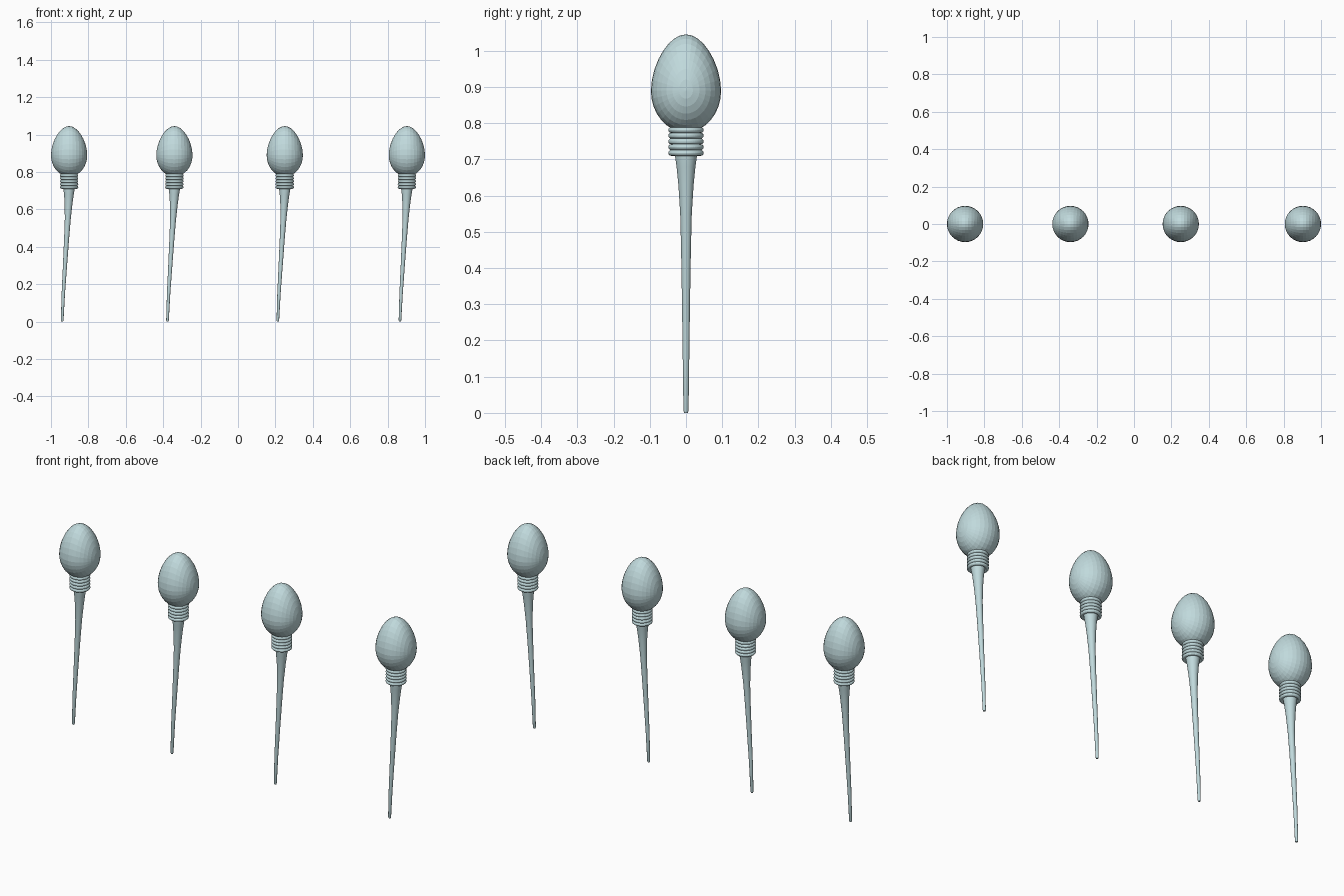
import bpy, bmesh
from math import pi, cos, sin
from mathutils import Matrix, Vector

if "Cube" in bpy.data.objects:
    bpy.data.objects.remove(bpy.data.objects["Cube"])

mat = bpy.data.materials.new("pale_blue_grey")
mat.use_nodes = True
colour = (0.53, 0.70, 0.72, 1)
mat.diffuse_color = colour
mat.node_tree.nodes["Principled BSDF"].inputs["Base Color"].default_value = colour


def finish(bm, name, x):
    bmesh.ops.recalc_face_normals(bm, faces=bm.faces)
    mesh = bpy.data.meshes.new(name)
    bm.to_mesh(mesh)
    bm.free()
    mesh.materials.append(mat)
    obj = bpy.data.objects.new(name, mesh)
    obj.location.x = x
    bpy.context.collection.objects.link(obj)
    return obj


def loft(bm, rings, close=False):
    """Skin a list of equally sized vertex rings."""
    pairs = list(zip(rings, rings[1:])) + ([(rings[-1], rings[0])] if close else [])
    for a, b in pairs:
        n = len(a)
        for i in range(n):
            j = (i + 1) % n
            bm.faces.new((a[i], a[j], b[j], b[i]))


def ring(bm, centre, radius, n):
    return [bm.verts.new(Vector(centre) + Vector((radius * cos(2 * pi * i / n),
            radius * sin(2 * pi * i / n), 0))) for i in range(n)]


def head(x):
    # Sphere with poles on the side axis, pulled into an egg
    bm = bmesh.new()
    bmesh.ops.create_uvsphere(bm, u_segments=32, v_segments=16, radius=1,
                              matrix=Matrix.Rotation(pi / 2, 4, 'Y'))
    for v in bm.verts:
        t = v.co.z
        width = 0.097 * (1 - 0.13 * max(t, 0) ** 1.5)
        v.co = (v.co.x * width, v.co.y * width, 0.89 + t * (0.155 if t > 0 else 0.115))
    finish(bm, "head", x)


def collar(x):
    # Stack of rounded rings under the head
    bm = bmesh.new()
    for k in range(5):
        z = 0.718 + 0.0158 * k
        loops = [ring(bm, (0, 0, z + 0.0082 * sin(a)), 0.0405 + 0.0085 * cos(a), 48)
                 for a in (2 * pi * i / 12 for i in range(12))]
        loft(bm, loops, close=True)
    finish(bm, "collar_rings", x)


def tail(x):
    # Curved taper: height, sideways offset, radius
    profile = [(0, -0.037, 0.005), (0.006, -0.037, 0.007), (0.15, -0.031, 0.009),
               (0.3, -0.022, 0.011), (0.45, -0.013, 0.0135), (0.55, -0.007, 0.016),
               (0.63, -0.003, 0.021), (0.68, -0.001, 0.026), (0.72, 0, 0.032),
               (0.8, 0, 0.036)]
    bm = bmesh.new()
    loops = [ring(bm, (dx, 0, z), r, 32) for z, dx, r in profile]
    loft(bm, loops)
    bm.faces.new(loops[0])
    bm.faces.new(loops[-1])
    obj = finish(bm, "tail", x)
    for p in obj.data.polygons:
        p.use_smooth = len(p.vertices) == 4


for x in (-0.903, -0.34, 0.25, 0.903):
    head(x)
    collar(x)
    tail(x)
